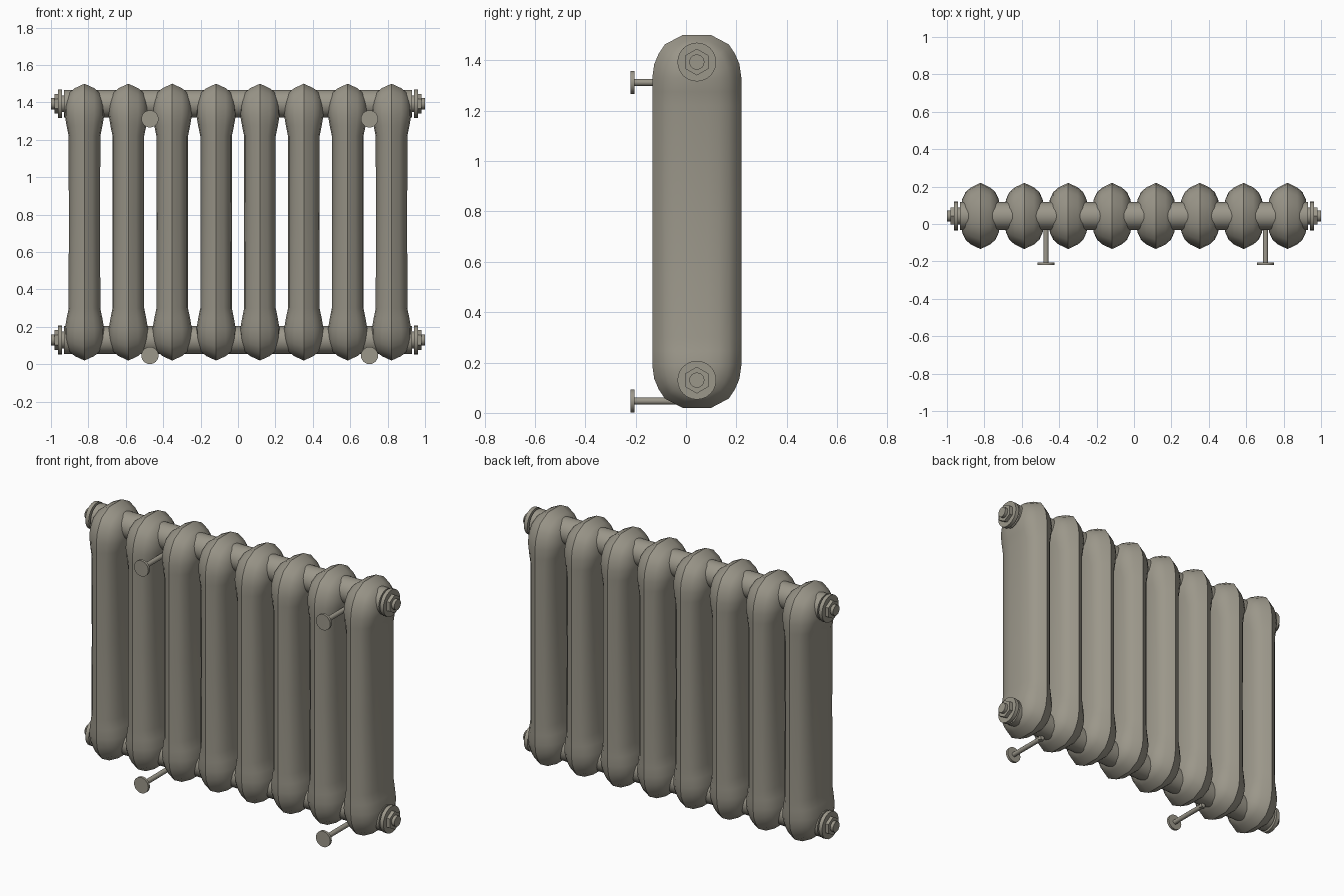
import bpy, bmesh, math
from mathutils import Vector, Matrix

if "Cube" in bpy.data.objects:
    bpy.data.objects.remove(bpy.data.objects["Cube"])

iron = bpy.data.materials.new("warm_grey_iron")
iron.diffuse_color = (0.33, 0.31, 0.255, 1)
iron.use_nodes = True
iron.node_tree.nodes["Principled BSDF"].inputs["Base Color"].default_value = iron.diffuse_color

YC, ZC = 0.043, 0.76       # centre of the column profile
Z_TOP, Z_BOT = 1.393, 0.13  # header pipe heights


def finish(bm, name, angle=35):
    bmesh.ops.remove_doubles(bm, verts=bm.verts, dist=1e-5)
    bmesh.ops.recalc_face_normals(bm, faces=bm.faces)
    me = bpy.data.meshes.new(name)
    bm.to_mesh(me)
    bm.free()
    me.materials.append(iron)
    ob = bpy.data.objects.new(name, me)
    bpy.context.collection.objects.link(ob)
    bpy.ops.object.select_all(action='DESELECT')
    ob.select_set(True)
    bpy.context.view_layer.objects.active = ob
    bpy.ops.object.shade_smooth_by_angle(angle=math.radians(angle))
    return ob


def rod(bm, a, b, r, n=24, spin=0):
    """Capped cylinder from a to b."""
    a, b = Vector(a), Vector(b)
    m = (Matrix.Translation((a + b) / 2)
         @ (b - a).to_track_quat('Z', 'Y').to_matrix().to_4x4()
         @ Matrix.Rotation(spin, 4, 'Z'))
    bmesh.ops.create_cone(bm, cap_ends=True, segments=n, radius1=r, radius2=r,
                          depth=(b - a).length, matrix=m)


# --- radiator column: rounded outline domed towards both sides
SPINE = 0.57
quarter = [(0.177, 0.0), (0.177, 0.46), (0.177, 0.515), (0.177, SPINE),
           (0.169, 0.625), (0.152, 0.665), (0.127, 0.703), (0.057, 0.74)]
outline = (quarter + [(-y, z) for y, z in reversed(quarter)]
           + [(-y, -z) for y, z in quarter[1:]]
           + [(y, -z) for y, z in reversed(quarter[1:])])
# (scale towards the spine, half thickness)
dome = [(1, 0), (0.86, 0.052), (0.72, 0.08), (0.5, 0.098), (0.25, 0.105), (0, 0.105)]


def swell(z):
    """Columns are thinner between the two heads."""
    t = min(max((abs(z) - 0.45) / 0.12, 0), 1)
    return 0.8 + 0.2 * t * t * (3 - 2 * t)


def column(name, x):
    bm = bmesh.new()
    for side in (-1, 1):
        rings = []
        for t, h in dome:
            ring = []
            for y, z in outline:
                s = max(-SPINE, min(SPINE, z))
                zz = s + (z - s) * t
                ring.append(bm.verts.new((x + side * h * swell(zz), YC + y * t, ZC + zz)))
            rings.append(ring)
        n = len(outline)
        for a, b in zip(rings, rings[1:]):
            for i in range(n):
                j = (i + 1) % n
                bm.faces.new((a[i], a[j], b[j], b[i]))
    bmesh.ops.dissolve_degenerate(bm, dist=1e-5, edges=bm.edges)
    finish(bm, name, 40)


for i in range(8):
    column(f"column_{i + 1}", (i - 3.5) * 0.2345)

# --- header pipes with end plugs
for label, z in (("top", Z_TOP), ("bottom", Z_BOT)):
    bm = bmesh.new()
    rod(bm, (-0.93, YC, z), (0.93, YC, z), 0.074, 32)
    finish(bm, f"{label}_header_pipe")
    for side, sname in ((-1, "left"), (1, "right")):
        bm = bmesh.new()
        for x0, x1, r in ((0.92, 0.945, 0.045), (0.94, 0.962, 0.077), (0.975, 1.0, 0.03)):
            rod(bm, (side * x0, YC, z), (side * x1, YC, z), r)
        finish(bm, f"{label}_{sname}_plug")
        bm = bmesh.new()   # hexagonal nut, corner pointing up
        bmesh.ops.create_cone(bm, cap_ends=True, segments=6, radius1=0.053, radius2=0.053, depth=0.024,
                              matrix=Matrix.Translation((side * 0.97, YC, z)) @ Matrix.Rotation(math.pi / 2, 4, 'Y')
                              @ Matrix.Rotation(math.pi / 2, 4, 'Z')
                              @ Matrix.Rotation(math.pi / 6, 4, 'Z'))
        v = max(bm.verts, key=lambda v: v.co.z)
        if v.co.z - z < 0.05:   # turn a flat top into a corner
            bmesh.ops.rotate(bm, verts=bm.verts, cent=(0, YC, z), matrix=Matrix.Rotation(math.pi / 6, 3, 'X'))
        finish(bm, f"{label}_{sname}_hex_nut")

# --- wall brackets: disc, rod and upturned hook under the pipe
for label, z in (("top", 1.312), ("bottom", 0.047)):
    for side, x in (("left", -0.471), ("right", 0.703)):
        bm = bmesh.new()
        rod(bm, (x, -0.22, z), (x, -0.205, z), 0.046, 24)
        rod(bm, (x, -0.206, z), (x, YC, z), 0.014, 12)
        rod(bm, (x, YC - 0.012, z - 0.013), (x, YC - 0.012, z + 0.05), 0.014, 12)
        finish(bm, f"{label}_{side}_wall_bracket")
